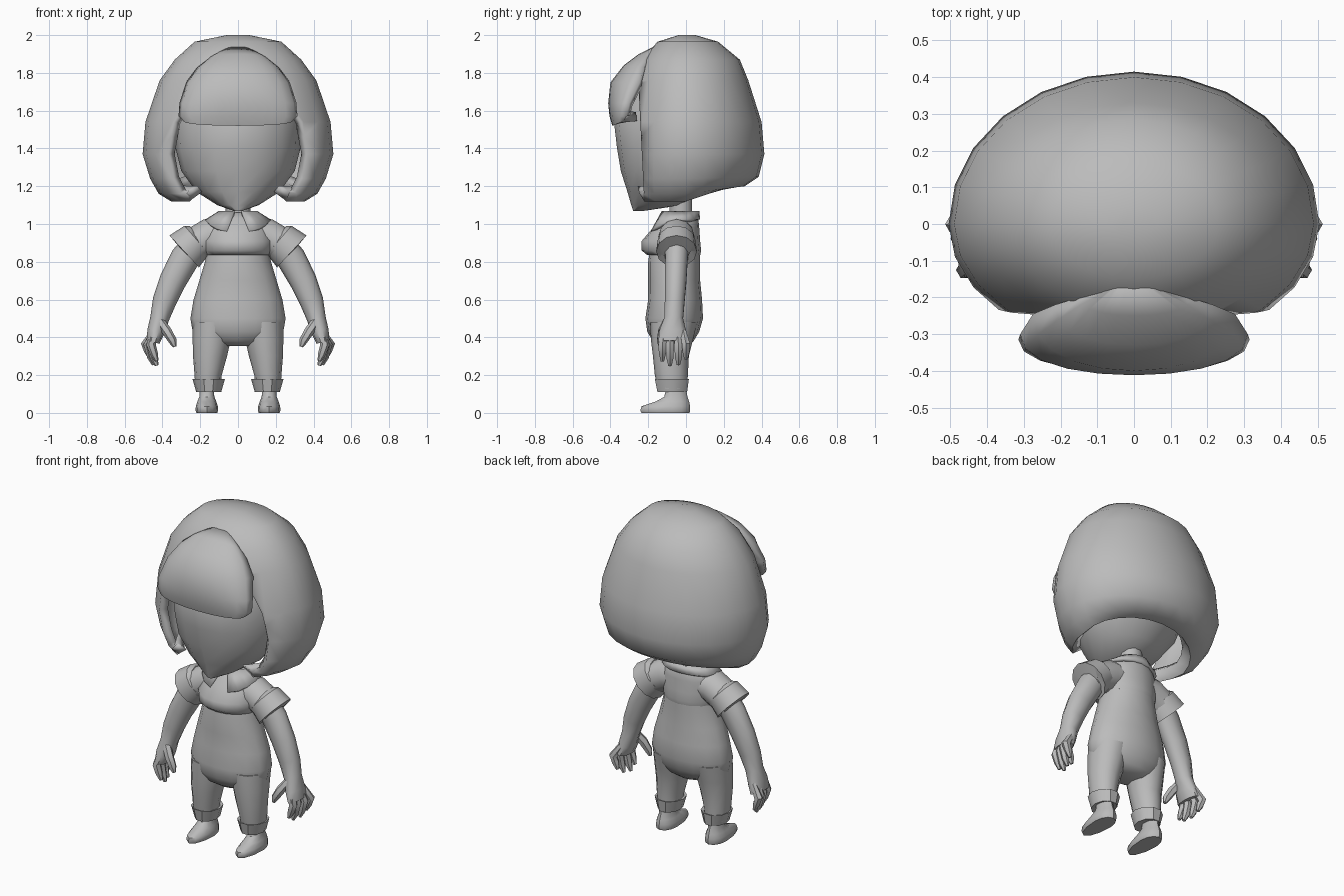
import bpy, bmesh, math
from mathutils import Vector

if "Cube" in bpy.data.objects:
    bpy.data.objects.remove(bpy.data.objects["Cube"])

grey = bpy.data.materials.new("plain grey")
grey.use_nodes = True
grey.diffuse_color = (0.5, 0.5, 0.5, 1)
grey.node_tree.nodes["Principled BSDF"].inputs["Base Color"].default_value = (0.5, 0.5, 0.5, 1)


def finish(name, bm, mirror=False, solid=0, angle=50):
    """Turn a bmesh into a shaded object with optional thickness and mirroring."""
    bmesh.ops.recalc_face_normals(bm, faces=bm.faces)
    mesh = bpy.data.meshes.new(name)
    bm.to_mesh(mesh)
    bm.free()
    mesh.materials.append(grey)
    ob = bpy.data.objects.new(name, mesh)
    bpy.context.collection.objects.link(ob)
    bpy.ops.object.select_all(action='DESELECT')
    ob.select_set(True)
    bpy.context.view_layer.objects.active = ob
    bpy.ops.object.shade_smooth_by_angle(angle=math.radians(angle))
    if solid:
        mod = ob.modifiers.new("thickness", 'SOLIDIFY')
        mod.thickness, mod.offset = solid, -1
    if mirror:
        ob.modifiers.new("mirror", 'MIRROR').use_bisect_axis[0] = False
    return ob


def skin(bm, rings, closed=True, caps=(True, True)):
    """Bridge successive rows of points with quads."""
    rows = [[bm.verts.new(p) for p in ring] for ring in rings]
    n = len(rows[0])
    for a, b in zip(rows, rows[1:]):
        for i in range(n if closed else n - 1):
            j = (i + 1) % n
            bm.faces.new((a[i], a[j], b[j], b[i]))
    for row, cap in zip((rows[0], rows[-1]), caps):
        if cap:
            bm.faces.new(row)
    return rows


def oval(z, hx, yf, yb, cx=0, n=16, mid=None, lift=0):
    """Horizontal ring whose front and back halves have their own depth."""
    mid = (yf + yb) / 2 if mid is None else mid
    pts = []
    for i in range(n):
        a = 2 * math.pi * i / n
        s = math.sin(a)
        y = mid + s * (yb - mid if s > 0 else mid - yf)
        pts.append((cx + hx * math.cos(a), y, z + lift * max(0, s)))
    return pts


def tube(bm, path, n=8, caps=(True, True)):
    """Round tube through (x, y, z, radius) or (x, y, z, radius, depth radius)."""
    pts = [Vector(p[:3]) for p in path]
    rings = []
    for i, p in enumerate(path):
        t = (pts[min(i + 1, len(pts) - 1)] - pts[max(i - 1, 0)]).normalized()
        u = Vector((0, 1, 0)).cross(t).normalized()
        v = t.cross(u)
        ang = [2 * math.pi * k / n for k in range(n)]
        rings.append([pts[i] + u * p[3] * math.cos(a) + v * p[-1] * math.sin(a) for a in ang])
    skin(bm, rings, caps=caps)


# Head with a pointed chin
bm = bmesh.new()
skin(bm, [oval(*r) for r in (
    (1.07, .025, -.28, -.22), (1.10, .11, -.29, -.02), (1.17, .22, -.31, .1),
    (1.28, .30, -.345, .18), (1.40, .33, -.365, .25), (1.53, .335, -.38, .28),
    (1.70, .31, -.31, .27), (1.86, .17, -.16, .16))])
finish("head", bm)

# Bobbed hair: a dome rolled in at the hem and cut open for the face
bm = bmesh.new()
hair = [oval(z, hx, yf, yb, n=24, mid=0, lift=lift) for z, hx, yf, yb, lift in (
    (2.0, .06, -.04, .05, 0), (1.965, .23, -.15, .17, 0), (1.87, .335, -.24, .285, 0),
    (1.76, .415, -.285, .33, 0), (1.54, .49, -.33, .40, 0), (1.37, .505, -.345, .415, 0),
    (1.24, .465, -.345, .385, .01), (1.16, .42, -.335, .31, .04), (1.12, .355, -.32, .24, .08),
    (1.17, .305, -.29, .20, .09))]
skin(bm, hair, caps=(True, False))
bmesh.ops.bisect_plane(bm, geom=bm.verts[:] + bm.edges[:] + bm.faces[:], dist=1e-5,
                       plane_co=(0, -.235, 1.4), plane_no=(0, -1, -.05), clear_outer=True)
finish("bob_hair", bm, solid=.05)

# Swept fringe, curving round the forehead
bm = bmesh.new()
rows = []
for z, hx, ym, ys, drop in ((1.94, .06, -.17, -.17, .01), (1.90, .15, -.25, -.2, .02),
                            (1.84, .215, -.33, -.22, .01), (1.75, .275, -.40, -.245, 0),
                            (1.64, .31, -.412, -.30, 0), (1.57, .315, -.405, -.315, 0),
                            (1.52, .29, -.39, -.33, -.025), (1.545, .27, -.33, -.26, 0)):
    row = []
    for i in range(11):
        t = i / 5 - 1
        row.append((hx * math.sin(t * math.pi / 2), ym + (ys - ym) * t * t, z - drop * t * t))
    rows.append(row)
skin(bm, rows, closed=False, caps=(False, False))
finish("fringe", bm, solid=.05)

# Neck
bm = bmesh.new()
skin(bm, [oval(z, .065, -.09, .035, n=10) for z in (.98, 1.16)])
finish("neck", bm)

# Shirt yoke puffed over the top of the overalls
bm = bmesh.new()
skin(bm, [oval(*r) for r in (
    (1.06, .075, -.10, .05), (1.03, .14, -.14, .065), (.98, .17, -.175, .07), (.91, .185, -.235, .075),
    (.86, .18, -.235, .08), (.835, .17, -.205, .075))])
finish("shirt", bm)

# Overalls body
bm = bmesh.new()
skin(bm, [oval(*r) for r in (
    (.87, .16, -.19, .075), (.80, .175, -.20, .075), (.70, .205, -.20, .075), (.60, .235, -.20, .085),
    (.50, .252, -.215, .09), (.43, .24, -.205, .07), (.38, .18, -.175, .04), (.355, .09, -.14, .01))])
finish("overalls", bm)

# Trouser legs
bm = bmesh.new()
skin(bm, [oval(z, hx, yf, yb, cx, 12) for z, hx, yf, yb, cx in (
    (.48, .11, -.19, .06, .13), (.38, .10, -.185, .035, .14), (.30, .09, -.175, .015, .148),
    (.20, .072, -.165, .01, .158), (.13, .068, -.15, .005, .158))])
finish("trouser_legs", bm, mirror=True)

# Turned-up trouser cuffs
bm = bmesh.new()
skin(bm, [oval(z, hx, yf, yb, .155, 10) for z, hx, yf, yb in (
    (.17, .06, -.14, -.01), (.18, .086, -.17, .02), (.11, .066, -.155, .01), (.115, .045, -.12, -.02))])
finish("trouser_cuffs", bm, mirror=True, angle=35)

# Shoes with a flat sole and a low toe
bm = bmesh.new()
skin(bm, [oval(z, hx, yf, yb, .165, 12, mid=-.07) for z, hx, yf, yb in (
    (0, .055, -.235, .018), (.012, .06, -.242, .022), (.035, .058, -.235, .022),
    (.06, .05, -.16, .017), (.085, .04, -.115, .008), (.13, .036, -.105, 0))])
finish("shoes", bm, mirror=True, angle=40)

# Short sleeves
bm = bmesh.new()
tube(bm, ((.07, -.05, .945, .09), (.15, -.05, .935, .095), (.24, -.05, .885, .09, .095)), 12)
finish("sleeves", bm, mirror=True)

# Sleeve bands
bm = bmesh.new()
tube(bm, ((.21, -.05, .92, .08), (.218, -.05, .915, .1, .1), (.285, -.05, .855, .115, .108),
          (.28, -.05, .858, .07)), 12)
finish("sleeve_bands", bm, mirror=True, angle=35)

# Arms running down into the palm
bm = bmesh.new()
tube(bm, ((.21, -.05, .91, .07), (.28, -.05, .82, .078, .062), (.345, -.055, .70, .072, .06),
          (.39, -.06, .59, .063, .055), (.415, -.065, .50, .05, .052), (.435, -.07, .43, .046, .075),
          (.45, -.07, .375, .035, .08)), 10)
finish("arms", bm, mirror=True)

# Four fingers and a thumb
bm = bmesh.new()
for y, x, z in ((-.125, .43, .275), (-.085, .43, .25), (-.04, .445, .255), (0.0, .46, .285)):
    tube(bm, ((.445, y * .8 - .015, .43, .018), (x + .03, y, .36, .025),
              (x + .015, y, z + .04, .021), (x, y, z, .01)), 6)
tube(bm, ((.41, -.10, .48, .025), (.375, -.125, .43, .026), (.345, -.135, .38, .022),
          (.335, -.135, .35, .01)), 6)
finish("fingers", bm, mirror=True)

# Folded collar, open at the front with two pointed flaps
bm = bmesh.new()
top, low = [], []
for i in range(9):
    a = math.radians(-78 + 168 * i / 8)
    c, s = math.cos(a), math.sin(a)
    top.append((.10 * c, -.03 + .10 * s, 1.07))
    front = max(0, -s)
    low.append((.172 * c + .025 * front, -.04 + (.15 if s < 0 else .115) * s, 1.025 - .065 * front ** 2))
skin(bm, [top, low], closed=False, caps=(False, False))
finish("collar", bm, mirror=True, solid=.02, angle=35)
